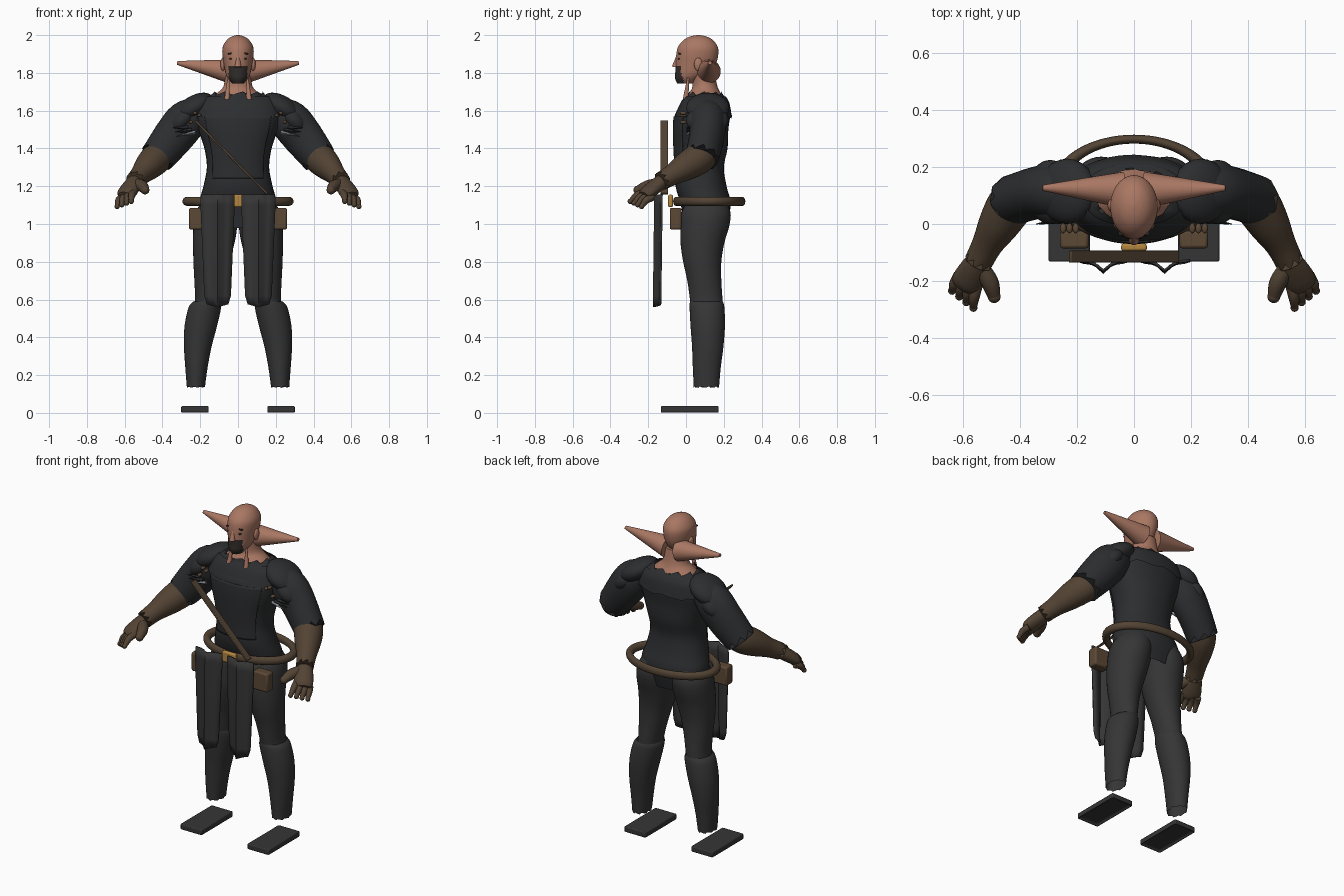
import bpy
import bmesh
from math import sin, cos, pi, radians, copysign
from mathutils import Vector, Matrix

if "Cube" in bpy.data.objects:
    bpy.data.objects.remove(bpy.data.objects["Cube"], do_unlink=True)

created = []


def material(name, red, green, blue):
    mat = bpy.data.materials.new(name)
    mat.use_nodes = True
    colour = (red, green, blue, 1)
    mat.diffuse_color = colour
    shader = mat.node_tree.nodes["Principled BSDF"]
    shader.inputs["Base Color"].default_value = colour
    shader.inputs["Roughness"].default_value = 0.8
    return mat


skin = material("skin", 0.40, 0.185, 0.125)
hair = material("dark_hair", 0.03, 0.025, 0.022)
shirt = material("black_shirt", 0.026, 0.027, 0.029)
trousers = material("charcoal_cloth", 0.036, 0.036, 0.036)
leather = material("brown_leather", 0.085, 0.056, 0.034)
tan = material("tan_leather", 0.105, 0.065, 0.036)
gold = material("gold", 0.45, 0.24, 0.05)
steel = material("grey_steel", 0.20, 0.22, 0.25)


def finish(name, bm, mat):
    """Turn a bmesh into a named object with one material."""
    bmesh.ops.recalc_face_normals(bm, faces=bm.faces)
    mesh = bpy.data.meshes.new(name)
    bm.to_mesh(mesh)
    bm.free()
    mesh.materials.append(mat)
    obj = bpy.data.objects.new(name, mesh)
    bpy.context.collection.objects.link(obj)
    created.append(obj)
    return obj


def spline(points, steps):
    """Smoothly interpolate section tuples."""
    pts = [Vector(p) for p in points]
    out = []
    for i in range(len(pts) - 1):
        b, c = pts[i], pts[i + 1]
        a, d = pts[max(i - 1, 0)], pts[min(i + 2, len(pts) - 1)]
        for k in range(steps):
            t = k / steps
            out.append(b + (c - a) * (t / 2) + (a * 2 - b * 5 + c * 4 - d) * (t * t / 2)
                       + (b * 3 - a - c * 3 + d) * (t ** 3 / 2))
    return out + [pts[-1]]


def loft(name, sections, mat, level=True, jag=0.0, half_arc=pi, cap=True, seg=36, power=1.0, steps=4):
    """Skin over (x, y, z, width radius, depth radius) sections; jag tears the last ring."""
    rows = spline(sections, steps)
    bm = bmesh.new()
    closed = half_arc >= pi
    rings = []
    for j, row in enumerate(rows):
        centre = Vector(row[:3])
        along = Vector(rows[min(j + 1, len(rows) - 1)][:3]) - Vector(rows[max(j - 1, 0)][:3])
        along.normalize()
        u, v = Vector((1, 0, 0)), Vector((0, 1, 0))
        if not level:
            u = along.cross(Vector((0, 0, 1))).normalized()
            v = along.cross(u)
        ring = []
        for i in range(seg if closed else seg + 1):
            angle = -pi / 2 - half_arc + 2 * half_arc * i / seg
            ca, sa = cos(angle), sin(angle)
            offset = u * row[3] * copysign(abs(ca) ** power, ca) + v * row[4] * copysign(abs(sa) ** power, sa)
            tear = along * jag * (i % 4 / 3 - 0.5) if j == len(rows) - 1 else Vector((0, 0, 0))
            ring.append(bm.verts.new(centre + offset + tear))
        rings.append(ring)
    for low, high in zip(rings, rings[1:]):
        for i in range(seg):
            n = (i + 1) % len(low)
            bm.faces.new((low[i], low[n], high[n], high[i]))
    if cap and closed:
        bm.faces.new(rings[0])
        bm.faces.new(rings[-1])
    return finish(name, bm, mat)


def box(name, centre, size, mat, bevel=0.008, tilt=0.0):
    bm = bmesh.new()
    bmesh.ops.create_cube(bm, size=1)
    bmesh.ops.scale(bm, vec=size, verts=bm.verts)
    obj = finish(name, bm, mat)
    obj.location = centre
    obj.rotation_euler.y = tilt
    mod = obj.modifiers.new("soft_edges", "BEVEL")
    mod.width, mod.segments = bevel, 2
    return obj


def ball(name, centre, size, mat, tilt=0.0):
    bm = bmesh.new()
    bmesh.ops.create_uvsphere(bm, u_segments=24, v_segments=14, radius=1)
    bmesh.ops.scale(bm, vec=size, verts=bm.verts)
    obj = finish(name, bm, mat)
    obj.location = centre
    obj.rotation_euler.y = tilt
    return obj


def spike(name, start, end, r_start, r_end, mat, seg=20):
    """Straight tapered rod between two points."""
    a, b = Vector(start), Vector(end)
    bm = bmesh.new()
    bmesh.ops.create_cone(bm, cap_ends=True, segments=seg, radius1=r_start, radius2=r_end, depth=(b - a).length)
    turn = (b - a).to_track_quat("Z", "Y").to_matrix().to_4x4()
    bmesh.ops.transform(bm, matrix=Matrix.Translation((a + b) / 2) @ turn, verts=bm.verts)
    return finish(name, bm, mat)


# Head: skull loft, with the beard picked out by position
head = loft("head", [(0, -0.005, 1.745, 0.032, 0.042), (0, 0.012, 1.77, 0.052, 0.07),
                     (0, 0.035, 1.80, 0.066, 0.092), (0, 0.052, 1.85, 0.076, 0.107),
                     (0, 0.06, 1.90, 0.083, 0.111), (0, 0.063, 1.94, 0.08, 0.104),
                     (0, 0.065, 1.975, 0.058, 0.076), (0, 0.065, 1.993, 0.032, 0.042),
                     (0, 0.065, 2.0, 0.006, 0.008)], skin, seg=48)
head.data.materials.append(hair)
for face in head.data.polygons:
    x, y, z = face.center
    if z < 1.835 and y < -0.012 and abs(x) < 0.05:
        face.material_index = 1
loft("neck", [(0, 0.1, 1.65, 0.16, 0.11), (0, 0.1, 1.69, 0.115, 0.085),
              (0, 0.1, 1.73, 0.076, 0.066), (0, 0.09, 1.81, 0.07, 0.06)], skin)
spike("nose", (0, -0.045, 1.885), (0, -0.057, 1.83), 0.008, 0.018, skin)
box("mouth", (0, -0.049, 1.795), (0.035, 0.008, 0.008), skin, 0.003)

# Torso: shirt, yoke and breastplate
loft("torso", [(0, 0.1, 0.98, 0.17, 0.11), (0, 0.105, 1.1, 0.205, 0.132), (0, 0.08, 1.2, 0.183, 0.135),
               (0, 0.073, 1.3, 0.165, 0.127), (0, 0.08, 1.4, 0.178, 0.14), (0, 0.08, 1.5, 0.21, 0.144),
               (0, 0.088, 1.58, 0.225, 0.146), (0, 0.105, 1.65, 0.2, 0.12), (0, 0.1, 1.69, 0.13, 0.09)],
     shirt, jag=0.025, cap=False, power=0.9)
loft("shoulder_yoke", [(0, 0.103, 1.675, 0.18, 0.108), (0, 0.1, 1.64, 0.22, 0.13),
                       (0, 0.09, 1.565, 0.237, 0.153)], shirt, jag=0.015, cap=False, power=0.9)
plate = loft("breastplate", [(0, 0.078, 1.24, 0.178, 0.139), (0, 0.075, 1.31, 0.175, 0.137),
                             (0, 0.08, 1.4, 0.187, 0.147), (0, 0.08, 1.5, 0.216, 0.15),
                             (0, 0.087, 1.57, 0.232, 0.153)], shirt, half_arc=radians(48), power=0.9)
plate.modifiers.new("thickness", "SOLIDIFY").thickness = 0.01

# Belt ring, buckle and diagonal strap
bpy.ops.mesh.primitive_torus_add(location=(0, 0.123, 1.12), major_radius=0.27, minor_radius=0.024,
                                 major_segments=64, minor_segments=16)
belt = bpy.context.object
belt.name = "belt_ring"
belt.scale.y = 0.65
belt.data.materials.append(leather)
created.append(belt)
box("buckle", (0, -0.082, 1.122), (0.09, 0.026, 0.066), gold)
box("chest_strap", (-0.035, -0.115, 1.353), (0.542, 0.042, 0.012), leather, 0.003, radians(45.4))


def front_panel(name, s):
    """Hanging cloth with a raised centre fold."""
    bm = bmesh.new()
    rows = []
    for z, half, y in ((1.155, 0.088, -0.128), (1.1, 0.09, -0.129), (0.62, 0.07, -0.135), (0.575, 0.056, -0.136)):
        row = []
        for across, fold in ((-1, 0), (-0.6, 0.004), (-0.35, 0.012), (0, 0.035), (0.35, 0.012), (0.6, 0.004), (1, 0)):
            drop = 0.015 * (1 - abs(across)) if z < 0.6 else 0
            row.append(bm.verts.new((s * 0.108 + across * half, y - fold, z - drop)))
        rows.append(row)
    for a, b in zip(rows, rows[1:]):
        for i in range(len(a) - 1):
            bm.faces.new((a[i], a[i + 1], b[i + 1], b[i]))
    obj = finish(name, bm, trousers)
    mod = obj.modifiers.new("thickness", "SOLIDIFY")
    mod.thickness, mod.offset = 0.01, 0


def mirrored(s, points):
    return [(s * p[0],) + tuple(p[1:]) for p in points]


for side, s in (("left", 1), ("right", -1)):
    # Long ears, brows, eyes and hanging locks
    spike(side + "_long_ear", (s * 0.04, 0.12, 1.808), (s * 0.322, 0.127, 1.853), 0.064, 0.01, skin, 28)
    ball(side + "_inner_ear", (s * 0.08, 0.065, 1.845), (0.013, 0.022, 0.035), skin)
    box(side + "_brow", (s * 0.037, -0.034, 1.903), (0.036, 0.014, 0.008), hair, 0.003, s * 0.15)
    ball(side + "_eye", (s * 0.034, -0.036, 1.875), (0.013, 0.008, 0.006), hair)
    spike(side + "_lock", (s * 0.05, 0.012, 1.775), (s * 0.058, -0.002, 1.66), 0.005, 0.015, skin)

    # Arm: sleeve, layered shoulder guard, bracer
    loft(side + "_sleeve", mirrored(s, [(0.2, 0.11, 1.6, 0.08, 0.08), (0.27, 0.115, 1.55, 0.098, 0.108),
                                        (0.34, 0.11, 1.465, 0.092, 0.108), (0.425, 0.085, 1.355, 0.088, 0.094)]),
         shirt, level=False, jag=0.03)
    ball(side + "_shoulder_guard", (s * 0.235, 0.115, 1.615), (0.115, 0.115, 0.062), shirt, s * radians(32))
    ball(side + "_shoulder_lame", (s * 0.295, 0.113, 1.55), (0.098, 0.113, 0.06), shirt, s * radians(45))
    loft(side + "_bracer", mirrored(s, [(0.40, 0.1, 1.38, 0.078, 0.08), (0.435, 0.065, 1.345, 0.082, 0.084),
                                        (0.475, 0.0, 1.305, 0.073, 0.075), (0.515, -0.07, 1.262, 0.055, 0.056),
                                        (0.543, -0.125, 1.23, 0.05, 0.05)]), leather, level=False, jag=0.025)
    # Gloved hand: palm, four fingers and thumb
    loft(side + "_palm", mirrored(s, [(0.535, -0.11, 1.24, 0.036, 0.036), (0.56, -0.155, 1.205, 0.05, 0.038),
                                      (0.588, -0.205, 1.165, 0.055, 0.034), (0.6, -0.225, 1.15, 0.042, 0.022)]),
         leather, level=False)
    for i in range(4):
        knuckle = (0.552 + 0.021 * i, -0.215 + 0.012 * i, 1.168 - 0.009 * i)
        tip = (0.565 + 0.025 * i, -0.295 + 0.02 * i, 1.12 - 0.009 * i)
        joint = [(a + b) / 2 + lift for a, b, lift in zip(knuckle, tip, (0.004, -0.004, 0.008))]
        loft(side + "_finger", mirrored(s, [(*knuckle, 0.02, 0.02), (*joint, 0.019, 0.019), (*tip, 0.012, 0.012)]),
             leather, level=False, seg=12)
        ball(side + "_fingertip", (s * tip[0], tip[1], tip[2]), (0.014, 0.014, 0.014), leather)
    loft(side + "_thumb", mirrored(s, [(0.54, -0.15, 1.215, 0.028, 0.028), (0.507, -0.205, 1.2, 0.031, 0.031),
                                       (0.492, -0.255, 1.18, 0.022, 0.022)]), leather, level=False, seg=16)
    ball(side + "_thumb_tip", (s * 0.492, -0.255, 1.18), (0.023, 0.023, 0.023), leather)

    # Armpit studs and steel blades
    for i in range(3):
        ball(side + "_stud", (s * (0.205 + 0.022 * i), -0.015, 1.575 - 0.018 * i + 0.03 * (i % 2)),
             (0.011, 0.018, 0.009), tan)
        spike(side + "_blade", (s * (0.225 + 0.02 * i), 0.012, 1.485 + 0.012 * i),
              (s * (0.325 + 0.01 * i), 0.0, 1.465 + 0.022 * i), 0.012, 0.001, steel if i == 0 else shirt, 4)

    # Leg: thigh tucked into a flared shin, floating sole
    loft(side + "_thigh", mirrored(s, [(0.1, 0.11, 1.13, 0.085, 0.1), (0.113, 0.106, 1.06, 0.112, 0.13),
                                       (0.12, 0.1, 0.99, 0.116, 0.129), (0.128, 0.087, 0.9, 0.11, 0.116),
                                       (0.142, 0.086, 0.8, 0.094, 0.101), (0.153, 0.097, 0.7, 0.078, 0.09),
                                       (0.162, 0.107, 0.6, 0.066, 0.086), (0.172, 0.112, 0.53, 0.07, 0.08)]), trousers)
    loft(side + "_shin", mirrored(s, [(0.165, 0.108, 0.59, 0.07, 0.087), (0.175, 0.111, 0.56, 0.086, 0.092),
                                      (0.197, 0.115, 0.46, 0.086, 0.091), (0.213, 0.115, 0.35, 0.073, 0.083),
                                      (0.22, 0.11, 0.24, 0.059, 0.074), (0.223, 0.108, 0.137, 0.048, 0.067)]),
         trousers, jag=0.008, cap=False)
    sole = box(side + "_sole", (s * 0.228, 0.02, 0.018), (0.145, 0.305, 0.036), trousers, 0.006)
    bm = bmesh.new()
    bm.from_mesh(sole.data)
    under = [f for f in bm.faces if f.normal.z < -0.5]
    bmesh.ops.inset_region(bm, faces=under, thickness=0.014)
    bmesh.ops.translate(bm, vec=(0, 0, 0.015), verts=under[0].verts)
    bm.to_mesh(sole.data)
    bm.free()

    # Belt pouch and hanging cloth
    box(side + "_pouch", (s * 0.21, -0.055, 1.028), (0.1, 0.062, 0.115), tan, 0.01)
    front_panel(side + "_front_panel", s)

# Smooth shading with sharp edges kept
bpy.ops.object.select_all(action="DESELECT")
for obj in created:
    obj.select_set(True)
bpy.context.view_layer.objects.active = created[0]
bpy.ops.object.shade_smooth_by_angle(angle=radians(40))
